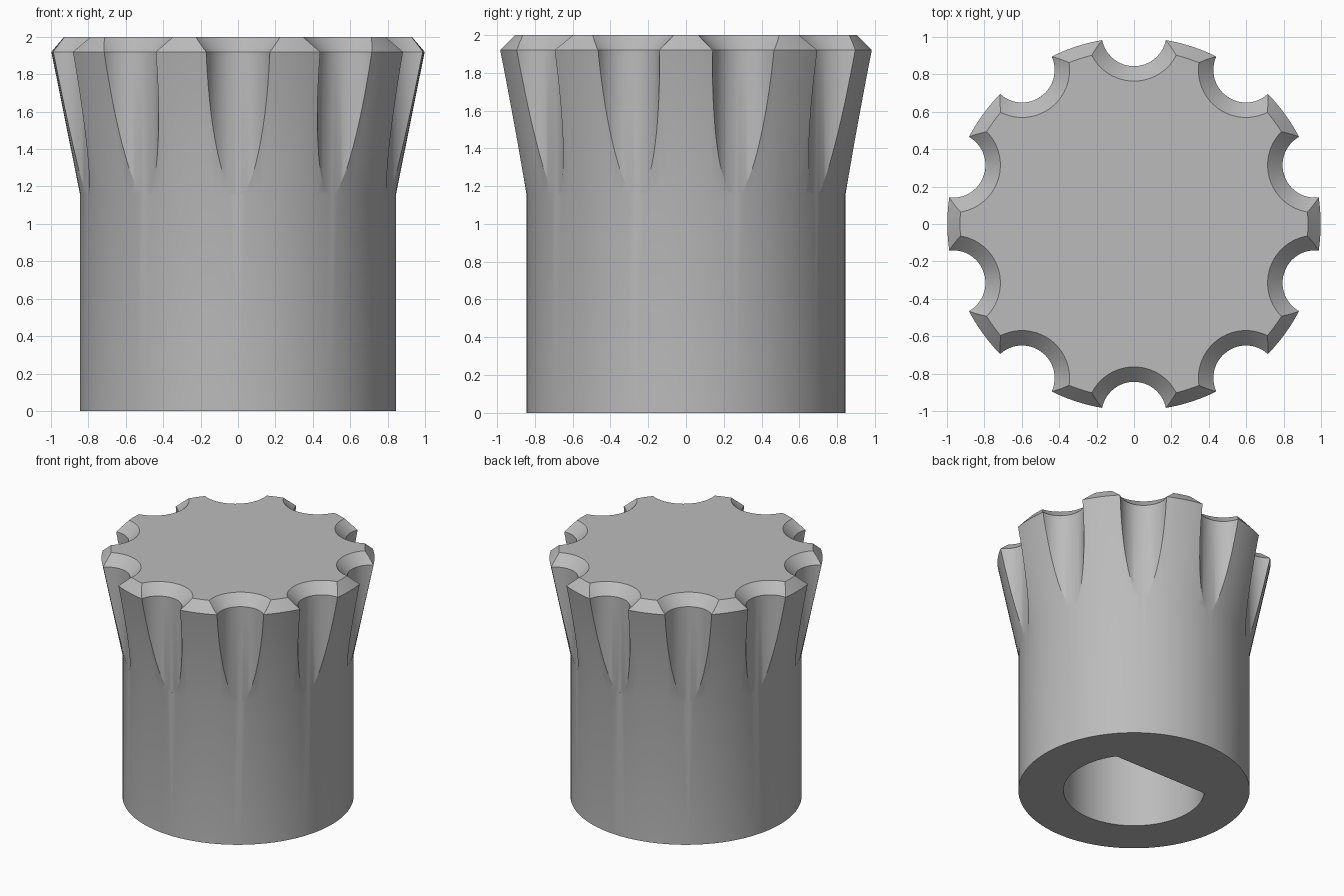
import bpy, bmesh
from math import sin, cos, pi, radians, asin

cube = bpy.data.objects.get("Cube")
if cube:
    bpy.data.objects.remove(cube, do_unlink=True)

BODY_R, RIM_R, TOP_R = 0.845, 0.998, 0.93
FLUTE_R, FLUTE_AT, CHAMFER = 0.174, 1.018, 0.08
BORE_R, BORE_FLAT, BORE_DEPTH = 0.515, 0.30, 1.5


def add_lathe(bm, profile, sides, centre=(0, 0)):
    """Closed solid turned from (radius, height) pairs."""
    rings = []
    for r, z in profile:
        rings.append([bm.verts.new((centre[0] + r * cos(2 * pi * i / sides),
                                    centre[1] + r * sin(2 * pi * i / sides), z))
                      for i in range(sides)])
    for low, high in zip(rings, rings[1:]):
        for i in range(sides):
            j = (i + 1) % sides
            bm.faces.new((low[i], low[j], high[j], high[i]))
    bm.faces.new(rings[0][::-1])
    bm.faces.new(rings[-1])


def to_object(bm, name):
    mesh = bpy.data.meshes.new(name)
    bm.to_mesh(mesh)
    bm.free()
    obj = bpy.data.objects.new(name, mesh)
    bpy.context.collection.objects.link(obj)
    return obj


# Knob body: straight skirt, flared grip, bevelled rim
bm = bmesh.new()
add_lathe(bm, [(BODY_R, 0), (BODY_R, 1.16), (RIM_R, 1.92), (TOP_R, 2)], 120)
knob = to_object(bm, "knob_body")

# Ten finger flutes, each widening into a bevel at the top
bm = bmesh.new()
for k in range(10):
    a = radians(18 + 36 * k)
    add_lathe(bm, [(FLUTE_R, 1.155), (FLUTE_R, 1.92), (FLUTE_R + CHAMFER, 2),
                   (FLUTE_R + CHAMFER + 0.02, 2.02)], 64,
              (FLUTE_AT * cos(a), FLUTE_AT * sin(a)))

# D-shaped shaft bore with its flat towards the back
start = asin(BORE_FLAT / BORE_R)
steps = 64
arc = [pi - start + (pi + 2 * start) * i / steps for i in range(steps + 1)]
base = bm.faces.new([bm.verts.new((BORE_R * cos(a), BORE_R * sin(a), -0.1)) for a in arc])
side = bmesh.ops.extrude_face_region(bm, geom=[base], use_keep_orig=True)
for v in side["geom"]:
    if isinstance(v, bmesh.types.BMVert):
        v.co.z = BORE_DEPTH
bmesh.ops.recalc_face_normals(bm, faces=bm.faces)
cutter = to_object(bm, "flute_and_bore_cutter")
cutter.hide_render = True

# Cut, then discard the helper
bpy.ops.object.select_all(action="DESELECT")
knob.select_set(True)
bpy.context.view_layer.objects.active = knob
cut = knob.modifiers.new("cut", "BOOLEAN")
cut.operation, cut.solver, cut.object = "DIFFERENCE", "EXACT", cutter
bpy.ops.object.modifier_apply(modifier=cut.name)
bpy.data.objects.remove(cutter, do_unlink=True)

# Plain grey finish
grey = bpy.data.materials.new("grey_plastic")
grey.use_nodes = True
colour = (0.5, 0.5, 0.5, 1)
grey.diffuse_color = colour
grey.node_tree.nodes["Principled BSDF"].inputs["Base Color"].default_value = colour
knob.data.materials.clear()
knob.data.materials.append(grey)
bpy.ops.object.shade_smooth_by_angle(angle=radians(25))
